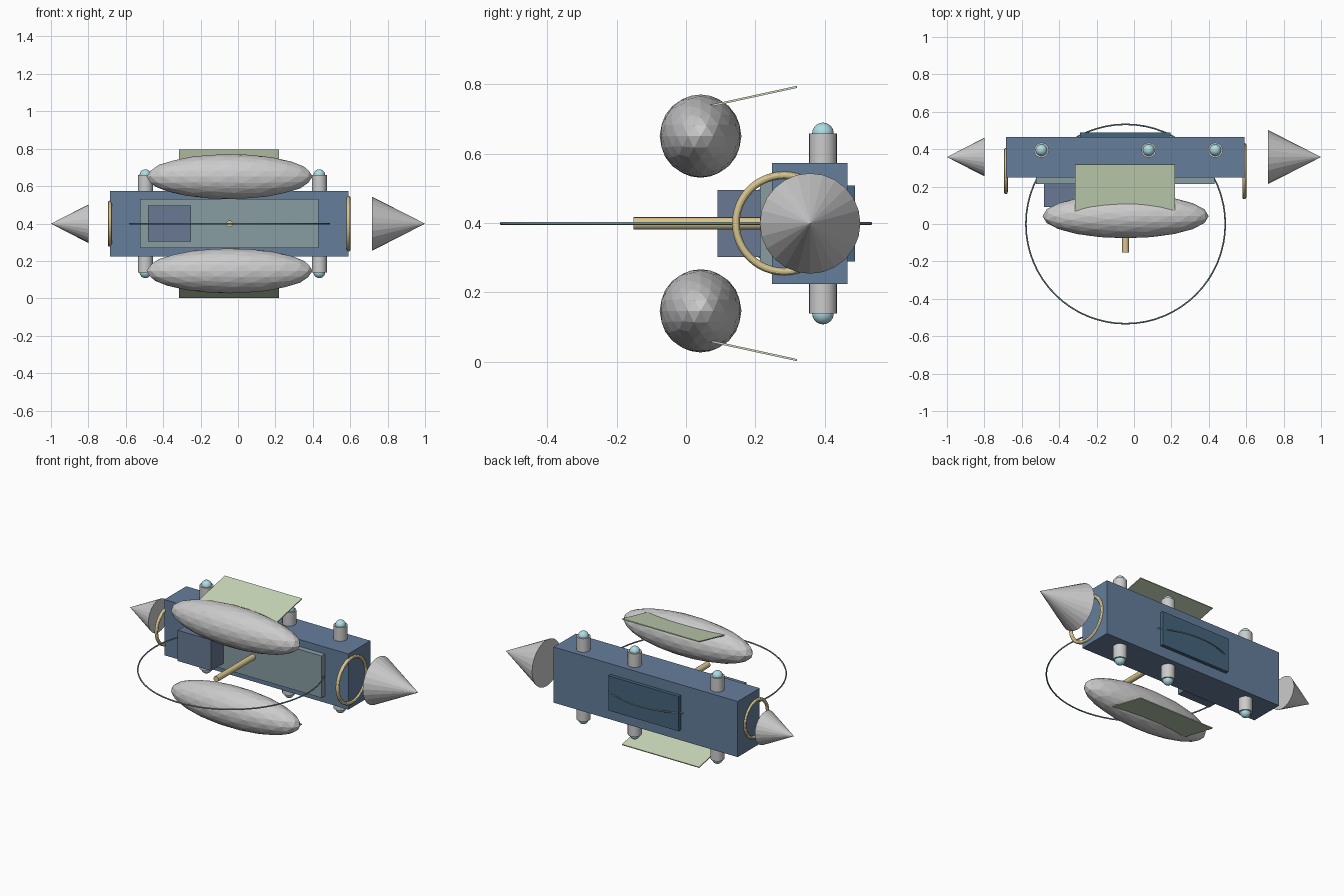
import bpy, math
from mathutils import Matrix, Vector

if "Cube" in bpy.data.objects:
    bpy.data.objects.remove(bpy.data.objects["Cube"])

MID = 0.399           # height of the horizontal symmetry plane
AXIS_X = -0.045       # centre of pods, rod and large ring


def material(name, rgb):
    m = bpy.data.materials.new(name)
    m.diffuse_color = (*rgb, 1)
    m.use_nodes = True
    m.node_tree.nodes["Principled BSDF"].inputs["Base Color"].default_value = m.diffuse_color
    return m


blue = material("hull_blue", (0.13, 0.21, 0.33))
dark_blue = material("dark_blue", (0.06, 0.13, 0.21))
slate = material("slate_blue", (0.14, 0.19, 0.29))
panel = material("panel_grey_green", (0.25, 0.34, 0.36))
tan = material("tan", (0.68, 0.56, 0.28))
cyan = material("lamp_cyan", (0.42, 0.72, 0.78))
green = material("pale_green", (0.60, 0.70, 0.50))
teal = material("ring_teal", (0.22, 0.34, 0.36))


def finish(name, mat=None, smooth=False):
    ob = bpy.context.object
    ob.name = name
    if mat:
        ob.data.materials.append(mat)
    if smooth:
        bpy.ops.object.shade_smooth_by_angle()
    return ob


def box(name, x, y, z, mat):
    bpy.ops.mesh.primitive_cube_add(size=1, location=[sum(r) / 2 for r in (x, y, z)])
    ob = finish(name, mat)
    ob.scale = [r[1] - r[0] for r in (x, y, z)]
    return ob


def ring(name, loc, major, minor, mat, rot=(0, 0, 0), segments=48):
    bpy.ops.mesh.primitive_torus_add(location=loc, rotation=rot, major_radius=major,
                                     minor_radius=minor, major_segments=segments,
                                     minor_segments=12)
    return finish(name, mat, True)


# Hull and plates
box("hull", (-0.685, 0.592), (0.248, 0.466), (0.225, 0.574), blue)
box("front_panel", (-0.525, 0.43), (0.214, 0.26), (0.268, 0.531), panel)
box("front_block", (-0.482, -0.25), (0.091, 0.25), (0.303, 0.496), slate)
box("back_plate", (-0.29, 0.196), (0.45, 0.488), (0.29, 0.508), dark_blue)

# Forward rod
bpy.ops.mesh.primitive_cylinder_add(vertices=16, radius=0.018, depth=0.40,
                                    location=(AXIS_X, 0.048, MID),
                                    rotation=(math.pi / 2, 0, 0))
finish("front_rod", tan, True)

# Rings: thin horizontal hoop and one upright hoop at each hull end
ring("large_hoop", (AXIS_X, 0, MID), 0.533, 0.0042, teal, segments=64)
ring("right_end_hoop", (0.59, 0.283, MID), 0.139, 0.011, tan, (0, math.pi / 2, 0))
ring("left_end_hoop", (-0.685, 0.283, MID), 0.113, 0.010, tan, (0, math.pi / 2, 0))

# Cones floating off both ends, pointing outwards
for name, base, tip, radius in (("right_cone", 0.716, 1.0, 0.145),
                                ("left_cone", -0.80, -1.0, 0.103)):
    bpy.ops.mesh.primitive_cone_add(vertices=24, radius1=radius, radius2=0,
                                    depth=abs(tip - base),
                                    location=((base + tip) / 2, 0.358, MID),
                                    rotation=(0, math.copysign(math.pi / 2, tip), 0))
    finish(name)

for side, label in ((1, "upper"), (-1, "lower")):
    # Long faceted pods
    bpy.ops.mesh.primitive_ico_sphere_add(subdivisions=3, radius=1,
                                          location=(AXIS_X, 0.042, MID + side * 0.252))
    finish(f"{label}_pod").scale = (0.444, 0.118, 0.12)

    # Tilted thin fins
    start, end = Vector((0, 0.04, 0.333)), Vector((0, 0.32, 0.394))
    mid = (start + end) / 2
    fin = box(f"{label}_fin", (-0.5, 0.5), (-0.5, 0.5), (-0.5, 0.5), green)
    fin.location = (-0.048, mid.y, MID + side * mid.z)
    fin.rotation_euler.x = side * math.atan2(end.z - start.z, end.y - start.y)
    fin.scale = (0.535, (end - start).length, 0.006)

    # Posts with lamp domes
    for i, x in enumerate((-0.495, 0.079, 0.435), 1):
        bpy.ops.mesh.primitive_cylinder_add(vertices=24, radius=0.04, depth=0.16,
                                            location=(x, 0.395, MID + side * 0.18))
        finish(f"{label}_post_{i}", None, True)
        bpy.ops.mesh.primitive_uv_sphere_add(segments=24, ring_count=12, radius=0.031,
                                             location=(x, 0.395, MID + side * 0.26))
        finish(f"{label}_lamp_{i}", cyan, True)
